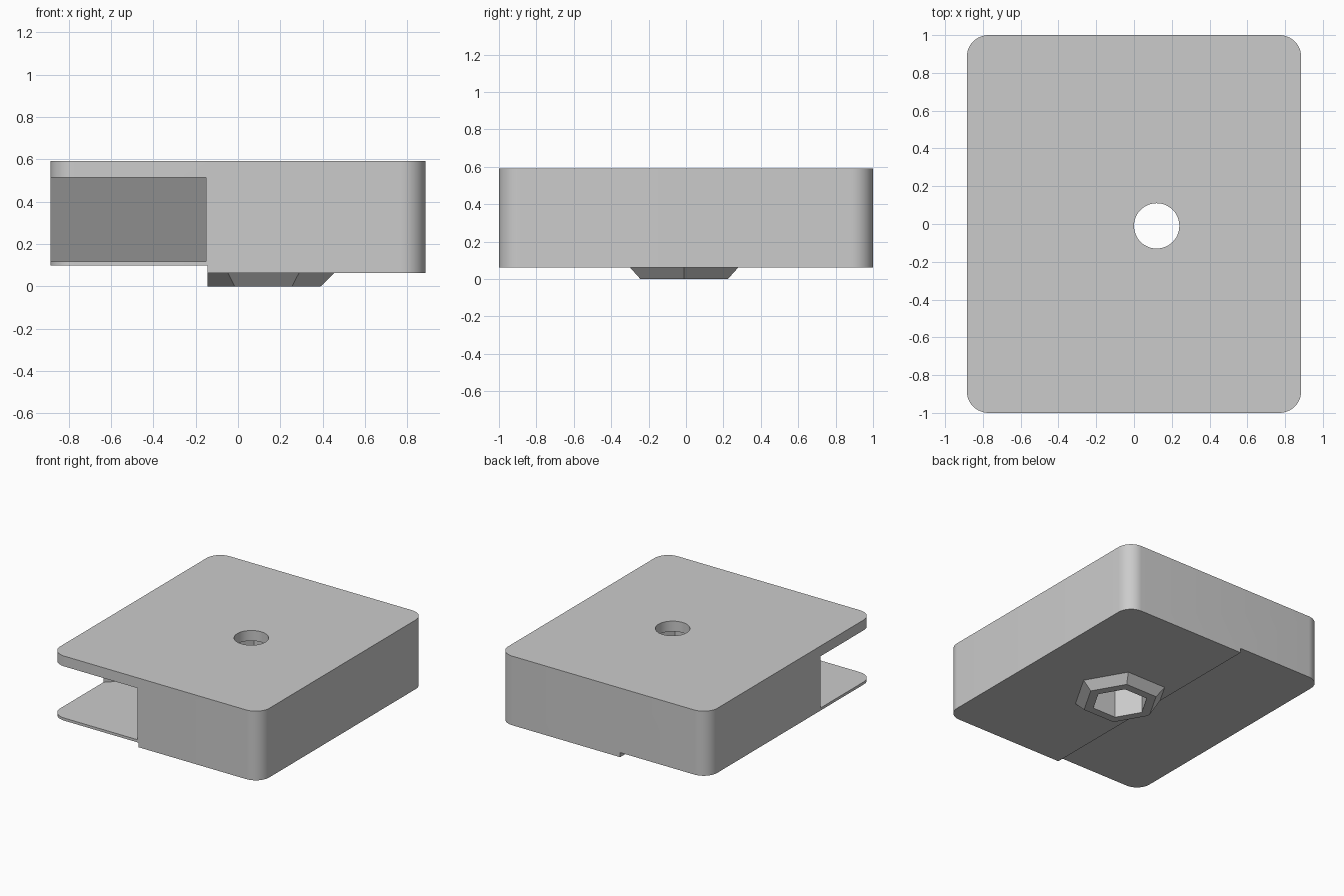
import bpy, bmesh, math

cube = bpy.data.objects.get("Cube")
if cube:
    bpy.data.objects.remove(cube, do_unlink=True)

grey = bpy.data.materials.new("light_grey")
grey.use_nodes = True
COLOUR = (0.6, 0.6, 0.6, 1)
grey.diffuse_color = COLOUR
grey.node_tree.nodes["Principled BSDF"].inputs["Base Color"].default_value = COLOUR

W, L = 0.885, 1.0
BASE, TOP = 0.063, 0.592
HX, HY = 0.12, -0.01
STEP_X, SLOT_X = -0.143, -0.15
PLATE_UNDER = 0.513


def loft(name, lower, upper, z0, z1):
    """Solid between two matching outlines."""
    bm = bmesh.new()
    a = [bm.verts.new((x, y, z0)) for x, y in lower]
    b = [bm.verts.new((x, y, z1)) for x, y in upper]
    bm.faces.new(a)
    bm.faces.new(b)
    for i in range(len(a)):
        j = (i + 1) % len(a)
        bm.faces.new((a[i], a[j], b[j], b[i]))
    bmesh.ops.recalc_face_normals(bm, faces=bm.faces)
    mesh = bpy.data.meshes.new(name)
    bm.to_mesh(mesh)
    bm.free()
    mesh.materials.append(grey)
    obj = bpy.data.objects.new(name, mesh)
    bpy.context.collection.objects.link(obj)
    return obj


def ring(radius, sides):
    step = 2 * math.pi / sides
    return [(HX + radius * math.cos(i * step), HY + radius * math.sin(i * step))
            for i in range(sides)]


def rounded_rect(w, l, r, steps=12):
    points = []
    for k, (sx, sy) in enumerate([(1, 1), (-1, 1), (-1, -1), (1, -1)]):
        for i in range(steps + 1):
            t = math.pi / 2 * (k + i / steps)
            points.append((sx * (w - r) + r * math.cos(t), sy * (l - r) + r * math.sin(t)))
    return points


def combine(target, other, operation):
    mod = target.modifiers.new(other.name, "BOOLEAN")
    mod.operation = operation
    mod.solver = "EXACT"
    mod.object = other
    bpy.context.view_layer.objects.active = target
    bpy.ops.object.modifier_apply(modifier=mod.name)
    bpy.data.objects.remove(other, do_unlink=True)


# Main block with rounded vertical corners
outline = rounded_rect(W, L, 0.115)
body = loft("body", outline, outline, BASE, TOP)

# Tapered hexagonal boss underneath, sunk slightly into the block
sink = 0.02
slope = 0.065 / BASE
boss = loft("boss", ring(0.27, 6), ring(0.335 + slope * sink, 6), 0, BASE + sink)
combine(body, boss, "UNION")

# Raised underside on the right, which also trims the boss
step = [(-2, -2), (STEP_X, -2), (STEP_X, 2), (-2, 2)]
combine(body, loft("step_cut", step, step, -1, 0.098), "DIFFERENCE")

# Side slot open to the front and right, closed by a diagonal wall
slot = [(SLOT_X, -2), (SLOT_X, 0.37), (-0.88, -0.36), (-2, -1.48), (-2, -2)]
combine(body, loft("slot_cut", slot, slot, 0.118, PLATE_UNDER), "DIFFERENCE")

# Round hole through the top plate and hexagonal pocket below it
combine(body, loft("hole_cut", ring(0.12, 48), ring(0.12, 48), 0.3, 1), "DIFFERENCE")
combine(body, loft("pocket_cut", ring(0.2, 6), ring(0.2, 6), -1, PLATE_UNDER), "DIFFERENCE")

# Smooth corners and hole, crisp edges elsewhere
bpy.ops.object.select_all(action="DESELECT")
body.select_set(True)
bpy.context.view_layer.objects.active = body
bpy.ops.object.shade_smooth_by_angle(angle=math.radians(30))
